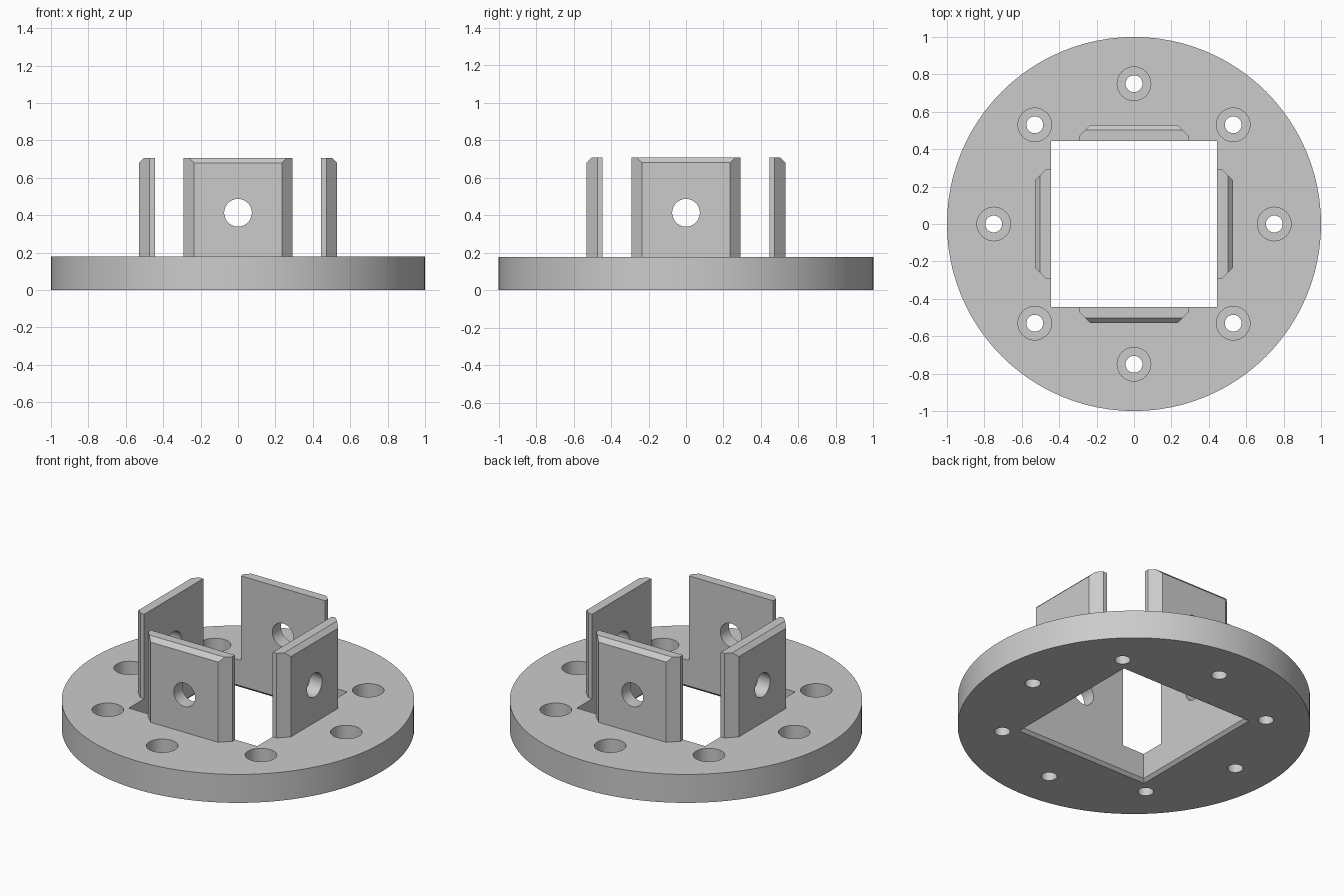
import bpy, bmesh
from math import pi, sin, cos, sqrt
from mathutils import Matrix, Vector

if "Cube" in bpy.data.objects:
    bpy.data.objects.remove(bpy.data.objects["Cube"], do_unlink=True)

BASE_H, HOLE, TOP = 0.178, 0.445, 0.707

grey = bpy.data.materials.new("light_grey")
grey.use_nodes = True
grey.diffuse_color = (0.6, 0.6, 0.6, 1)
grey.node_tree.nodes["Principled BSDF"].inputs["Base Color"].default_value = (0.6, 0.6, 0.6, 1)


def make_object(name, bm):
    bmesh.ops.recalc_face_normals(bm, faces=bm.faces)
    mesh = bpy.data.meshes.new(name)
    bm.to_mesh(mesh)
    bm.free()
    mesh.materials.append(grey)
    obj = bpy.data.objects.new(name, mesh)
    bpy.context.collection.objects.link(obj)
    return obj


def add_turned(bm, rings, sides, matrix=Matrix(), start=0.0):
    """Closed solid from stacked (radius, height) rings."""
    loops = []
    for r, z in rings:
        angles = [start + 2 * pi * i / sides for i in range(sides)]
        loops.append([bm.verts.new(matrix @ Vector((r * cos(a), r * sin(a), z))) for a in angles])
    for low, high in zip(loops, loops[1:]):
        for i in range(sides):
            j = (i + 1) % sides
            bm.faces.new((low[i], low[j], high[j], high[i]))
    bm.faces.new(loops[0][::-1])
    bm.faces.new(loops[-1])


def cut(obj, bm):
    cutter = make_object("cutter", bm)
    cutter.hide_render = True
    mod = obj.modifiers.new("cut", 'BOOLEAN')
    mod.operation, mod.solver, mod.object = 'DIFFERENCE', 'EXACT', cutter
    bpy.context.view_layer.objects.active = obj
    bpy.ops.object.modifier_apply(modifier=mod.name)
    bpy.data.objects.remove(cutter, do_unlink=True)


def smooth(obj):
    bpy.ops.object.select_all(action='DESELECT')
    obj.select_set(True)
    bpy.context.view_layer.objects.active = obj
    bpy.ops.object.shade_smooth_by_angle(angle=pi / 6)


# Round base plate
bm = bmesh.new()
add_turned(bm, [(1, 0), (1, BASE_H)], 96)
base = make_object("base_plate", bm)

# Square opening with a chamfered lower rim
bm = bmesh.new()
rim = [(HOLE + 0.028, -0.01), (HOLE, 0.018), (HOLE, 0.3)]
add_turned(bm, [(r * sqrt(2), z) for r, z in rim], 4, start=pi / 4)

# Ring of eight counterbored screw holes
for k in range(8):
    a = k * pi / 4
    place = Matrix.Translation((0.75 * cos(a), 0.75 * sin(a), 0))
    add_turned(bm, [(0.045, -0.1), (0.045, 0.07), (0.09, 0.07), (0.09, 0.3)], 32, place)
cut(base, bm)
smooth(base)

# Four upright tabs with bevelled outer edges and a cross hole
for k, side in enumerate(("back", "left", "front", "right")):
    turn = Matrix.Rotation(-k * pi / 2, 4, 'Z')
    bm = bmesh.new()
    half = [(0.292, HOLE), (0.292, 0.472), (0.234, 0.53)]
    outline = half + [(-x, y) for x, y in reversed(half)]
    face = bm.faces.new([bm.verts.new((x, y, BASE_H)) for x, y in outline])
    raised = bmesh.ops.extrude_face_region(bm, geom=[face])
    up = [v for v in raised["geom"] if isinstance(v, bmesh.types.BMVert)]
    bmesh.ops.translate(bm, verts=up, vec=(0, 0, TOP - BASE_H))
    # Slope along the top outer edge
    sliced = bmesh.ops.bisect_plane(bm, geom=bm.verts[:] + bm.edges[:] + bm.faces[:],
                                    plane_co=(0, 0.53, 0.68), plane_no=(0, 1, 1), clear_outer=True)
    rim_edges = [e for e in sliced["geom_cut"] if isinstance(e, bmesh.types.BMEdge)]
    bmesh.ops.contextual_create(bm, geom=rim_edges)
    bm.transform(turn)
    tab = make_object(side + "_tab", bm)

    bm = bmesh.new()
    aim = turn @ Matrix.Translation((0, 0, 0.413)) @ Matrix.Rotation(-pi / 2, 4, 'X')
    add_turned(bm, [(0.074, 0.3), (0.074, 0.7)], 40, aim)
    cut(tab, bm)
    smooth(tab)
